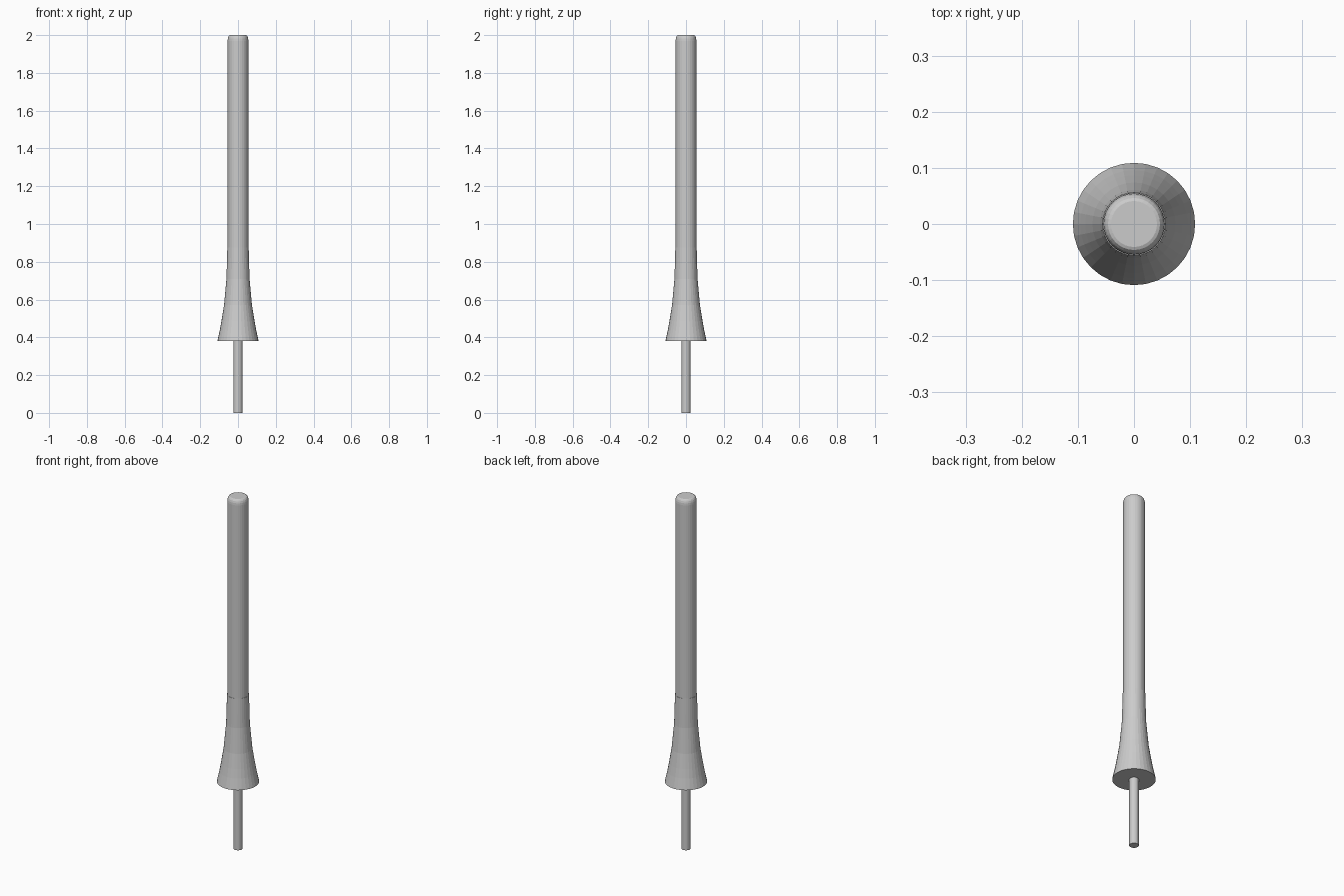
import bpy, bmesh, math

if "Cube" in bpy.data.objects:
    bpy.data.objects.remove(bpy.data.objects["Cube"])


def lathe(name, profile, sides=32):
    """Closed solid of revolution from (radius, z) points, bottom to top."""
    bm = bmesh.new()
    rings = []
    for r, z in profile:
        rings.append([bm.verts.new((r * math.cos(2 * math.pi * i / sides),
                                    r * math.sin(2 * math.pi * i / sides), z))
                      for i in range(sides)])
    for a, b in zip(rings, rings[1:]):
        for i in range(sides):
            j = (i + 1) % sides
            bm.faces.new((a[i], a[j], b[j], b[i]))
    bm.faces.new(rings[0][::-1])
    bm.faces.new(rings[-1])
    mesh = bpy.data.meshes.new(name)
    bm.to_mesh(mesh)
    bm.free()
    obj = bpy.data.objects.new(name, mesh)
    bpy.context.collection.objects.link(obj)
    return obj


# Thin pin at the bottom
lathe("pin", [(0.024, 0.0), (0.024, 0.40)])

# Long shaft with a rounded top edge
top_edge = [(0.041 + 0.014 * math.cos(t), 1.97 + 0.03 * math.sin(t))
            for t in (math.pi / 2 * k / 4 for k in range(5))]
lathe("shaft", [(0.055, 0.40)] + top_edge)

# Flared collar around the lower shaft
lathe("flared_collar", [(0.109, 0.38), (0.096, 0.44), (0.087, 0.49),
                        (0.074, 0.57), (0.061, 0.71), (0.0565, 0.875)])
